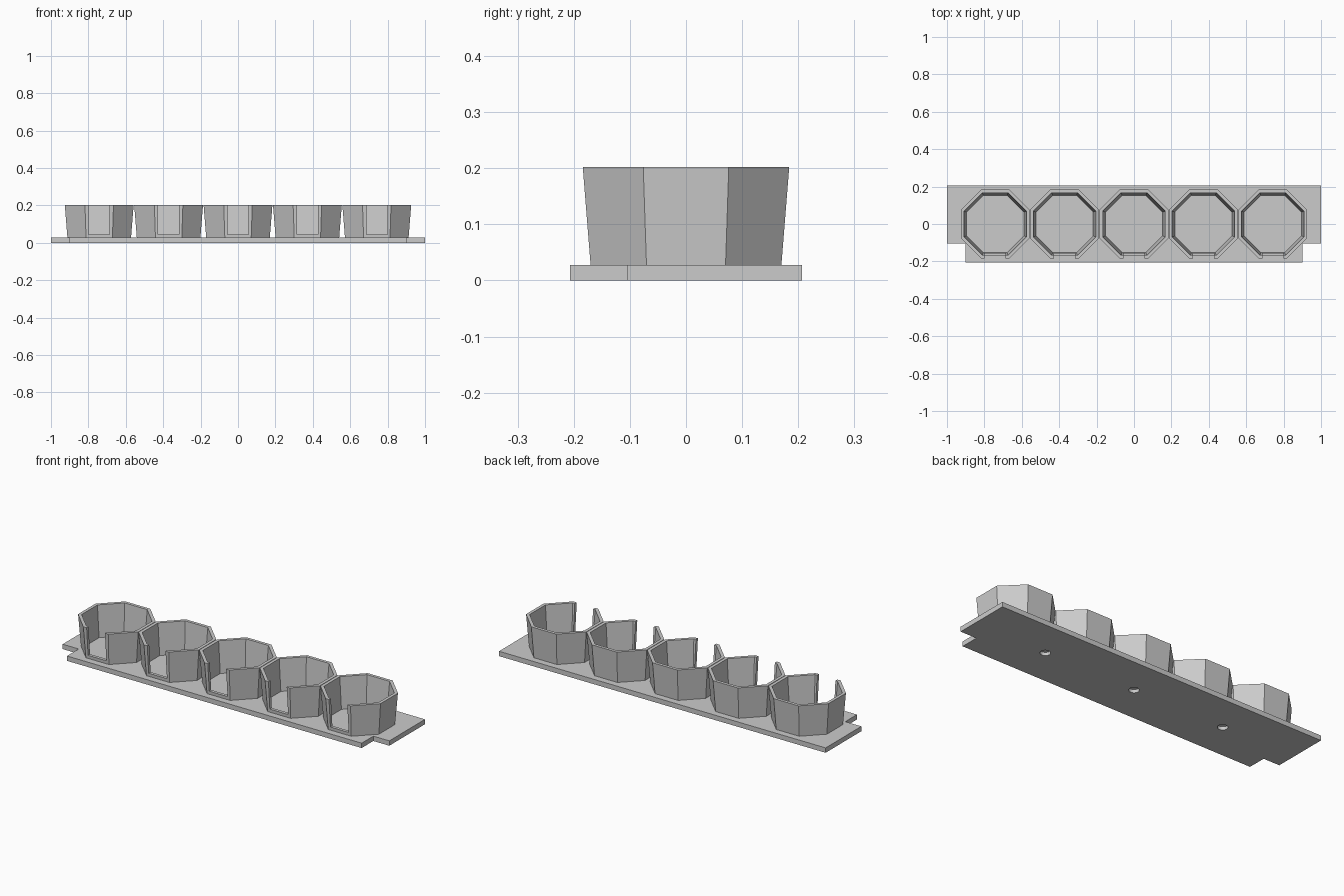
import bpy, bmesh, math

default = bpy.data.objects.get("Cube")
if default:
    bpy.data.objects.remove(default)

PLATE_TOP = 0.027
CUP_TOP = 0.202
SPACING = 0.371

grey = bpy.data.materials.new("plain grey")
grey.use_nodes = True
grey.diffuse_color = (0.6, 0.6, 0.6, 1)
grey.node_tree.nodes["Principled BSDF"].inputs["Base Color"].default_value = (0.6, 0.6, 0.6, 1)


def make_object(name, bm):
    bmesh.ops.recalc_face_normals(bm, faces=bm.faces)
    mesh = bpy.data.meshes.new(name)
    bm.to_mesh(mesh)
    bm.free()
    mesh.materials.append(grey)
    ob = bpy.data.objects.new(name, mesh)
    bpy.context.scene.collection.objects.link(ob)
    return ob


def cut(target, cutter):
    """Subtract the cutter for good, then discard it."""
    cutter.hide_render = True
    mod = target.modifiers.new("cut", 'BOOLEAN')
    mod.operation = 'DIFFERENCE'
    mod.solver = 'EXACT'
    mod.object = cutter
    with bpy.context.temp_override(object=target, active_object=target):
        bpy.ops.object.modifier_apply(modifier=mod.name)
    bpy.data.objects.remove(cutter)


# Base plate with notched front corners
bm = bmesh.new()
half = [(0.902, -0.207), (0.902, -0.105), (1, -0.105), (1, 0.207)]
outline = half + [(-x, y) for x, y in reversed(half)]
face = bm.faces.new([bm.verts.new((x, y, 0)) for x, y in outline])
ext = bmesh.ops.extrude_face_region(bm, geom=[face])
top = [v for v in ext["geom"] if isinstance(v, bmesh.types.BMVert)]
bmesh.ops.translate(bm, verts=top, vec=(0, 0, PLATE_TOP))
plate = make_object("base_plate", bm)

# Three shallow round sockets in the underside
bm = bmesh.new()
for i in (-1, 0, 1):
    made = bmesh.ops.create_cone(bm, cap_ends=True, segments=32, radius1=0.026,
                                 radius2=0.026, depth=0.036)
    bmesh.ops.translate(bm, verts=made["verts"], vec=(i * 1.5 * SPACING, 0, 0))
cut(plate, make_object("socket_cutter", bm))


def octagon(bm, apothem, z):
    r = apothem / math.cos(math.pi / 8)
    angles = [math.pi / 8 + k * math.pi / 4 for k in range(8)]
    return [bm.verts.new((r * math.cos(a), r * math.sin(a), z)) for a in angles]


# Flared eight-sided cup wall: outside up, over the rim, inside down
bm = bmesh.new()
rings = [octagon(bm, a, z) for a, z in
         [(0.17, PLATE_TOP), (0.184, CUP_TOP), (0.167, CUP_TOP), (0.153, PLATE_TOP)]]
for i, ring in enumerate(rings):
    other = rings[(i + 1) % 4]
    for k in range(8):
        n = (k + 1) % 8
        bm.faces.new((ring[k], ring[n], other[n], other[k]))
cup = make_object("cup_1", bm)

# Open slot in the front wall, leaving a low lip
bm = bmesh.new()
bmesh.ops.create_cube(bm, size=1)
bmesh.ops.scale(bm, verts=bm.verts, vec=(0.112, 0.2, 0.3))
bmesh.ops.translate(bm, verts=bm.verts, vec=(0, -0.2, 0.045 + 0.15))
cut(cup, make_object("slot_cutter", bm))

# Row of five cups
cup.location.x = -2 * SPACING
for i in range(1, 5):
    copy = bpy.data.objects.new(f"cup_{i + 1}", cup.data)
    copy.location.x = (i - 2) * SPACING
    bpy.context.scene.collection.objects.link(copy)
